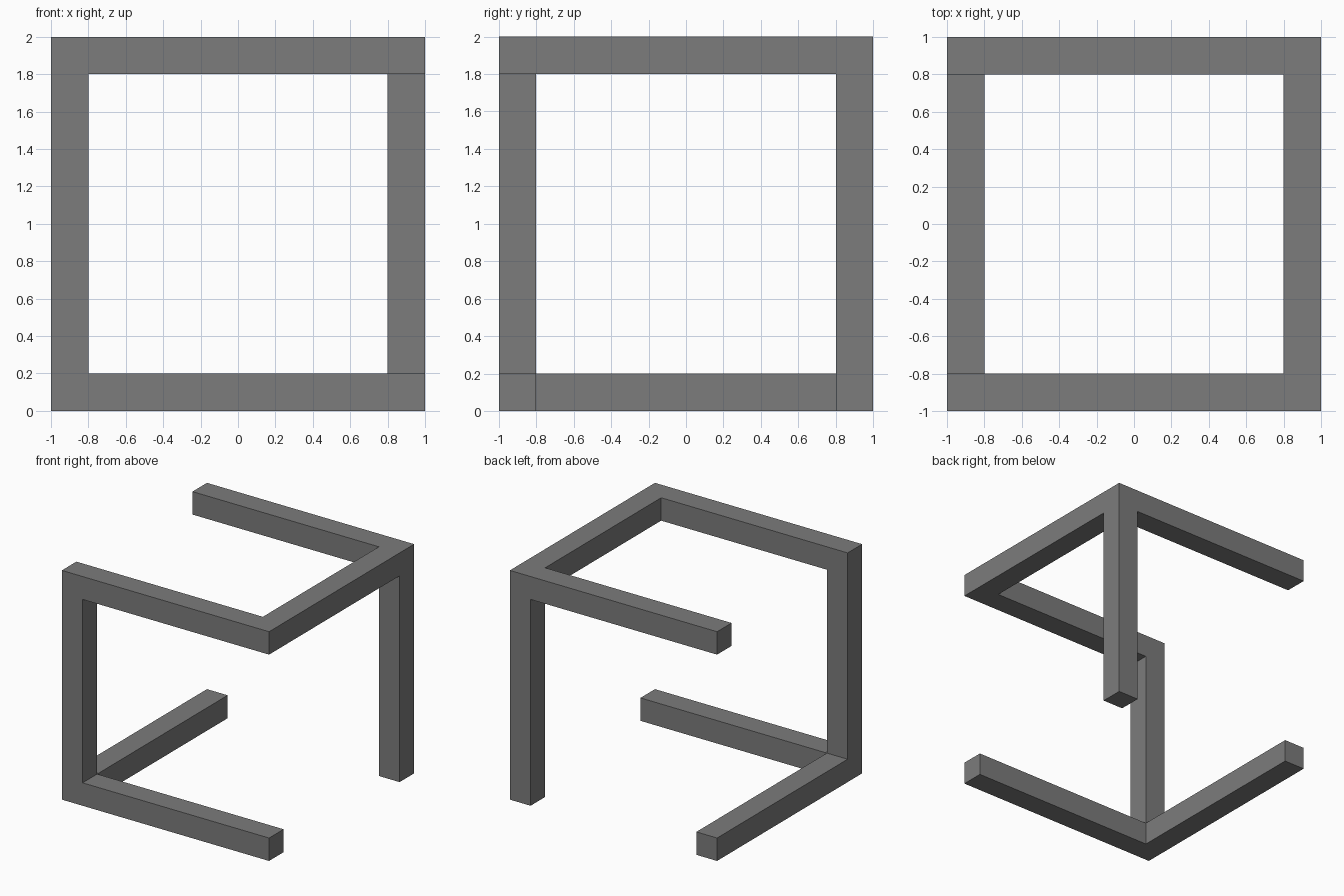
import bpy
import bmesh
from mathutils import Vector

cube = bpy.data.objects.get("Cube")
if cube:
    bpy.data.objects.remove(cube, do_unlink=True)

BAR = 0.2
SPAN = 2 - 2 * BAR

grey = bpy.data.materials.new("mid_grey")
grey.use_nodes = True
colour = (0.2, 0.2, 0.2, 1)
grey.diffuse_color = colour
grey.node_tree.nodes["Principled BSDF"].inputs["Base Color"].default_value = colour

X, Y, Z = Vector((1, 0, 0)), Vector((0, 1, 0)), Vector((0, 0, 1))
bm = bmesh.new()


def push(centre, direction, length):
    """Extrude the face of the corner block at centre that looks along direction."""
    spot = centre + direction * BAR / 2
    face = min(bm.faces, key=lambda f: (f.calc_center_median() - spot).length)
    new = bmesh.ops.extrude_discrete_faces(bm, faces=[face])["faces"][0]
    bmesh.ops.translate(bm, verts=new.verts, vec=direction * length)
    bm.normal_update()


def bar(corner, direction):
    """Run a bar from a corner block to the next one and return its centre."""
    push(corner, direction, SPAN)
    push(corner + direction * SPAN, direction, BAR)
    return corner + direction * (SPAN + BAR)


# Corner block at the top back left of the frame
reach = 1 - BAR / 2
start = Vector((-reach, reach, 2 - BAR / 2))
made = bmesh.ops.create_cube(bm, size=BAR)
bmesh.ops.translate(bm, verts=made["verts"], vec=start)
bm.normal_update()

# Three top bars
back_right = bar(start, X)
front_right = bar(back_right, -Y)
front_left = bar(front_right, -X)

# Two posts
bar(back_right, -Z)
base = bar(front_left, -Z)

# Two bottom bars
bar(base, X)
bar(base, Y)

# Merge the coplanar faces
bmesh.ops.remove_doubles(bm, verts=bm.verts[:], dist=0.0001)
bmesh.ops.dissolve_limit(bm, angle_limit=0.01, verts=bm.verts[:], edges=bm.edges[:])
bmesh.ops.recalc_face_normals(bm, faces=bm.faces[:])

mesh = bpy.data.meshes.new("open_cube_frame")
bm.to_mesh(mesh)
bm.free()
mesh.materials.append(grey)
frame = bpy.data.objects.new("open_cube_frame", mesh)
bpy.context.scene.collection.objects.link(frame)
